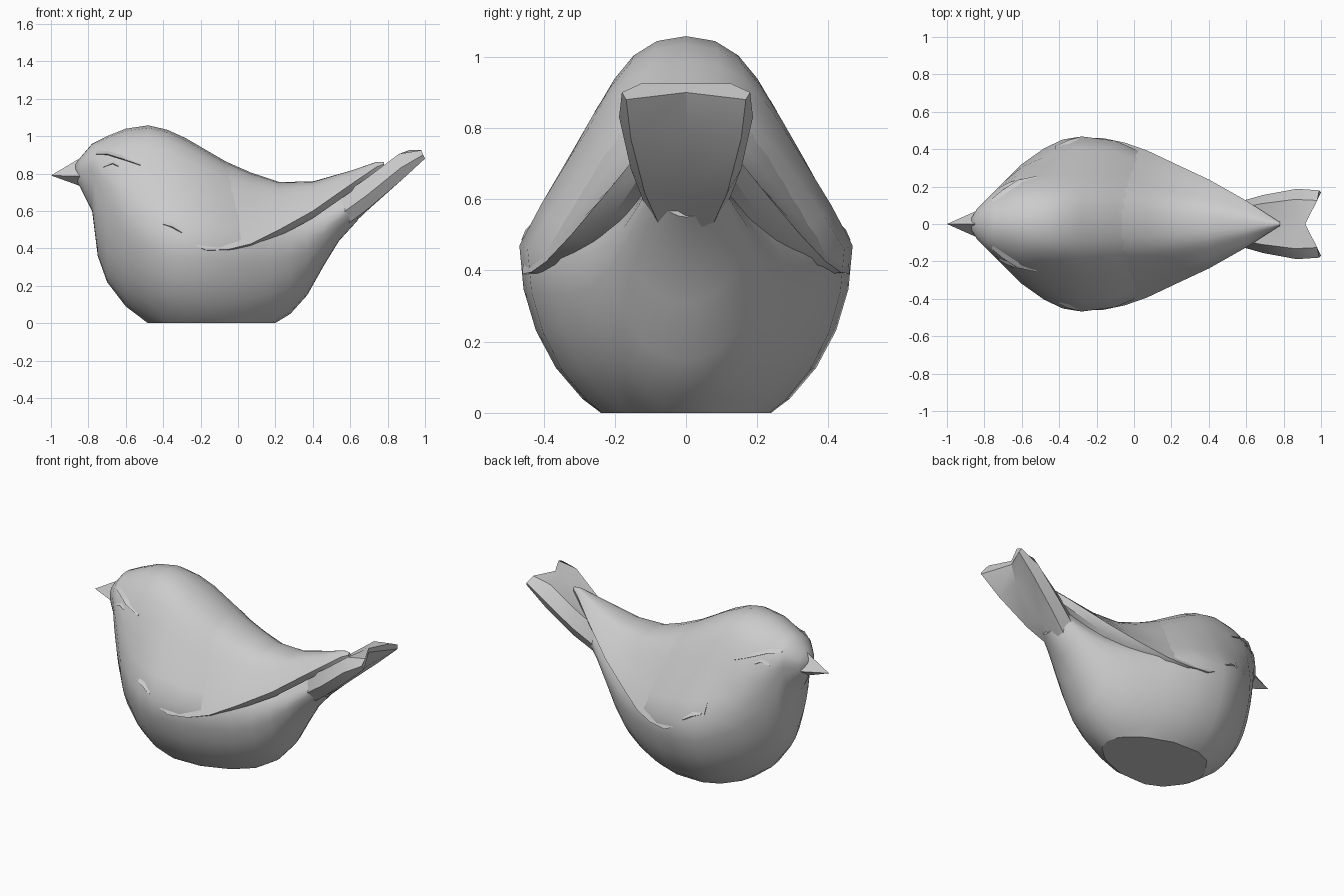
import bpy, bmesh, math
from mathutils import Vector
from mathutils.bvhtree import BVHTree

if "Cube" in bpy.data.objects:
    bpy.data.objects.remove(bpy.data.objects["Cube"])

grey = bpy.data.materials.new("plain_grey")
grey.use_nodes = True
COLOUR = (0.6, 0.6, 0.6, 1)
grey.diffuse_color = COLOUR
grey.node_tree.nodes["Principled BSDF"].inputs["Base Color"].default_value = COLOUR


def finish(name, bm, angle=40):
    bmesh.ops.recalc_face_normals(bm, faces=bm.faces)
    mesh = bpy.data.meshes.new(name)
    bm.to_mesh(mesh)
    bm.free()
    mesh.materials.append(grey)
    obj = bpy.data.objects.new(name, mesh)
    bpy.context.collection.objects.link(obj)
    bpy.ops.object.select_all(action="DESELECT")
    obj.select_set(True)
    bpy.context.view_layer.objects.active = obj
    bpy.ops.object.shade_smooth_by_angle(angle=math.radians(angle))
    return obj


def loft(rings):
    """Skin closed rings of equal length and cap both ends."""
    bm = bmesh.new()
    rows = [[bm.verts.new(p) for p in ring] for ring in rings]
    n = len(rows[0])
    for a, b in zip(rows, rows[1:]):
        for i in range(n):
            j = (i + 1) % n
            bm.faces.new((a[i], a[j], b[j], b[i]))
    bm.faces.new(rows[0])
    bm.faces.new(rows[-1])
    return bm


def shoulder(t, slope):
    """Half width around an upper arc, flattened between flank and crown."""
    return math.cos(t) * (1 - slope * abs(math.sin(2 * t)))


# Body: upright egg sections (x, bottom, top, half width, height of widest point)
SECTIONS = [
    (-.87, .77, .85, .03, .81), (-.84, .72, .89, .08, .81), (-.78, .60, .96, .14, .82),
    (-.75, .36, .975, .17, .76), (-.70, .22, 1.0, .22, .67), (-.60, .09, 1.04, .32, .56),
    (-.48, 0, 1.058, .405, .51), (-.38, -.05, 1.035, .452, .48), (-.28, -.08, .99, .468, .47),
    (-.10, -.085, .885, .445, .46), (.05, -.06, .80, .38, .44), (.17, -.015, .745, .325, .43),
    (.28, .05, .72, .27, .44), (.37, .15, .72, .22, .47), (.46, .31, .725, .175, .52),
    (.54, .44, .74, .135, .58), (.64, .55, .76, .09, .66)]
STEPS = 28


def egg_ring(x, low, top, width, mid):
    slope = -.08 + .33 * min(1, max(0, (x + .7) / .25))
    ring = []
    for i in range(STEPS):
        t = 2 * math.pi * i / STEPS
        s = math.sin(t)
        y = width * (shoulder(t, slope) if s > 0 else math.cos(t))
        ring.append((x, y, mid + s * ((top - mid) if s > 0 else (mid - low))))
    return ring


bm = loft([egg_ring(*s) for s in SECTIONS])
cut = bmesh.ops.bisect_plane(bm, geom=bm.verts[:] + bm.edges[:] + bm.faces[:],
                             plane_co=(0, 0, 0.001), plane_no=(0, 0, 1), clear_inner=True)
rim = [e for e in cut["geom_cut"] if isinstance(e, bmesh.types.BMEdge)]
bmesh.ops.contextual_create(bm, geom=rim)
for edge in rim:
    edge.smooth = False
for v in bm.verts:
    if v.co.z < .002:
        v.co.z = 0
surface = BVHTree.FromBMesh(bm)
finish("body", bm)

# Folded wings: one shell over the back (x, edge half width, edge height, top, lip depth)
WINGS = [(-.42, .42, .53, .99, .01), (-.30, .455, .45, .96, .01), (-.17, .460, .39, .915, .005),
         (-.05, .435, .395, .858, .015), (.07, .393, .425, .805, .025), (.22, .322, .50, .755, .035),
         (.40, .238, .60, .758, .04), (.60, .125, .74, .815, .04), (.74, .035, .835, .862, .03),
         (.78, .01, .85, .862, .02)]
ARC = 16


def wing_ring(x, width, edge, top, lip):
    ring = []
    for i in range(ARC + 1):
        t = math.pi * i / ARC
        ring.append((x, width * shoulder(t, .24), edge + (top - edge) * math.sin(t)))
    ring += [(x, -width * .84, edge - lip), (x, width * .84, edge - lip)]
    return ring


finish("folded_wings", loft([wing_ring(*w) for w in WINGS]), 35)


# Tail: channelled slab with a notched end
# (x, notch shift, bottom, top, channel height, lower and upper half width)
def tail_ring(x, shift, low, top, channel, lower, upper):
    mid = low + (top - low) * .45
    return [(x, lower, low), (x - .01, upper, mid), (x - .02, upper * .7, top),
            (x - shift, 0, top), (x - .02, -upper * .7, top), (x - .01, -upper, mid),
            (x, -lower, low), (x - shift, 0, channel)]


TAIL = [(.42, 0, .38, .60, .36, .03, .06), (.54, 0, .495, .66, .46, .06, .11),
        (.70, 0, .615, .77, .61, .115, .155), (.88, 0, .77, .905, .79, .155, .188),
        (1.0, .085, .88, .925, .90, .168, .18)]
finish("tail", loft([tail_ring(*t) for t in TAIL]), 30)

# Beak: faceted pyramid
bm = bmesh.new()
tip = bm.verts.new((-1, 0, .79))
base = [bm.verts.new(p) for p in [(-.84, 0, .885), (-.82, .08, .785), (-.82, 0, .725), (-.82, -.08, .785)]]
for i in range(4):
    bm.faces.new((tip, base[i], base[(i + 1) % 4]))
bm.faces.new(base)
finish("beak", bm, 20)


def ridge(name, path, drop, out):
    """Raise a tapered fold on the body, flush above and undercut below."""
    for side, label in ((1, "left"), (-1, "right")):
        rings = []
        for k, (x, z) in enumerate(path):
            amount = out * math.sin(math.pi * (k + .3) / (len(path) - .4))
            ring = []
            for dz, offset in ((drop, -.006), (0, amount), (-drop * .35, -.012)):
                hit = surface.ray_cast(Vector((x, side, z + dz)), Vector((0, -side, 0)))[0]
                ring.append((x, (hit.y if hit else side * .1) + side * offset, z + dz))
            rings.append(ring)
        finish(label + "_" + name, loft(rings), 25)


# Brows, narrow eyes and shoulder folds
ridge("brow", [(-.76, .905), (-.70, .905), (-.62, .88), (-.52, .845)], .022, .022)
ridge("eye", [(-.72, .835), (-.67, .855), (-.64, .84)], .02, .014)
ridge("shoulder_fold", [(-.40, .53), (-.35, .515), (-.30, .485)], .03, .012)
